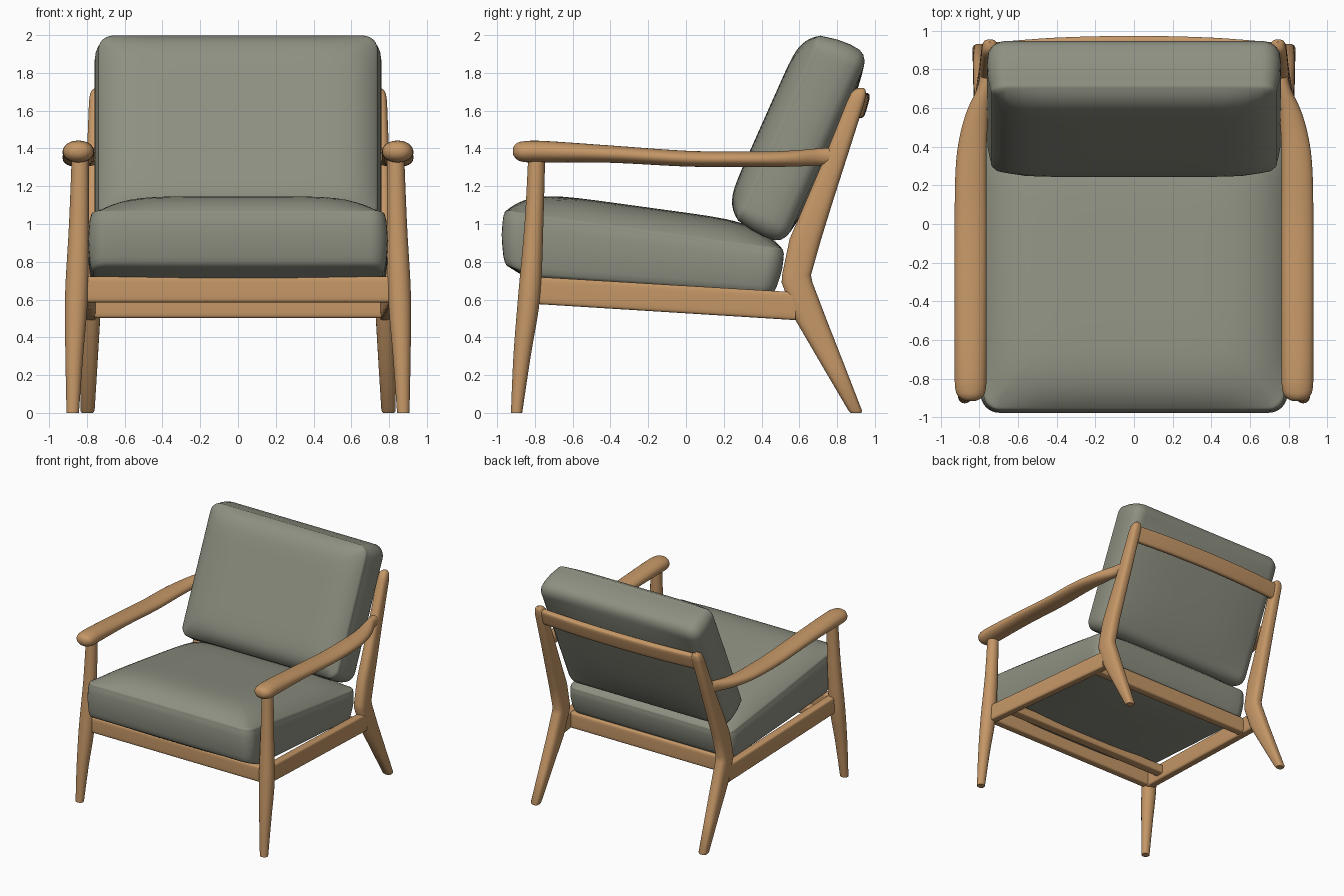
import bpy, bmesh, math
from mathutils import Vector

if "Cube" in bpy.data.objects:
    bpy.data.objects.remove(bpy.data.objects["Cube"])


def material(name, rgb):
    m = bpy.data.materials.new(name)
    m.diffuse_color = (*rgb, 1)
    m.use_nodes = True
    m.node_tree.nodes["Principled BSDF"].inputs["Base Color"].default_value = m.diffuse_color
    return m


WOOD = material("oak wood", (0.56, 0.31, 0.135))
FABRIC = material("grey green fabric", (0.27, 0.28, 0.222))


def build(name, rings, mat, mirror=False, angle=40):
    """Skin a list of closed rings and cap both ends."""
    bm = bmesh.new()
    rows = [[bm.verts.new(p) for p in ring] for ring in rings]
    n = len(rows[0])
    for a, b in zip(rows, rows[1:]):
        for i in range(n):
            bm.faces.new((a[i], a[(i + 1) % n], b[(i + 1) % n], b[i]))
    bm.faces.new(rows[0])
    bm.faces.new(rows[-1])
    bmesh.ops.recalc_face_normals(bm, faces=bm.faces)
    me = bpy.data.meshes.new(name)
    bm.to_mesh(me)
    bm.free()
    me.materials.append(mat)
    ob = bpy.data.objects.new(name, me)
    bpy.context.collection.objects.link(ob)
    bpy.ops.object.select_all(action='DESELECT')
    ob.select_set(True)
    bpy.context.view_layer.objects.active = ob
    bpy.ops.object.shade_smooth_by_angle(angle=math.radians(angle))
    if mirror:
        ob.modifiers.new("mirror", 'MIRROR')
    return ob


def spline(st, sub):
    """Catmull-Rom interpolation of station tuples."""
    out = []
    for i in range(len(st) - 1):
        p0, p1, p2, p3 = st[max(i - 1, 0)], st[i], st[i + 1], st[min(i + 2, len(st) - 1)]
        for k in range(sub):
            t = k / sub
            out.append([0.5 * (2 * b + (c - a) * t + (2 * a - 5 * b + 4 * c - d) * t * t
                               + (3 * b - a - 3 * c + d) * t ** 3)
                        for a, b, c, d in zip(p0, p1, p2, p3)])
    return out + [list(st[-1])]


def bar(name, axis, stations, power=2.5, tilt=0, mirror=False, sides=28, sub=5):
    """Wooden bar: stations are (x, y, z, half size 1, half size 2)."""
    c, s = math.cos(tilt), math.sin(tilt)
    u, v = {'z': (Vector((1, 0, 0)), Vector((0, 1, 0))),
            'y': (Vector((1, 0, 0)), Vector((0, 0, 1))),
            'x': (Vector((0, c, -s)), Vector((0, s, c)))}[axis]
    rings = []
    for x, y, z, a, b in spline(stations, sub):
        ring = []
        for i in range(sides):
            t = 2 * math.pi * (i + 0.5) / sides
            cu, cv = math.cos(t), math.sin(t)
            pu = math.copysign(abs(cu) ** (2 / power), cu) * a
            pv = math.copysign(abs(cv) ** (2 / power), cv) * b
            ring.append(Vector((x, y, z)) + u * pu + v * pv)
        rings.append(ring)
    return build(name, rings, WOOD, mirror)


def outline(hw, hd, r, arc=6, seg=14):
    """Rounded rectangle with evenly divided straight sides."""
    pts = []
    for k, (sx, sy) in enumerate(((1, 1), (-1, 1), (-1, -1), (1, -1))):
        for i in range(arc + 1):
            t = math.pi / 2 * (k + i / arc)
            pts.append(Vector((sx * (hw - r) + r * math.cos(t), sy * (hd - r) + r * math.sin(t))))
    out = []
    for i, p in enumerate(pts):
        q = pts[(i + 1) % len(pts)]
        m = seg if i % (arc + 1) == arc else 1
        out += [p.lerp(q, k / m) for k in range(m)]
    return out


def cushion(name, hw, hd, r, sides, crown, power, belly, place):
    """sides: (inset, height 0..1) rings; top domed by crown, underside by belly."""
    steps = (0.008, 0.02, 0.035, 0.055, 0.08, 0.11, 0.15, 0.2, 0.25, 0.3, 0.38, 0.46, 0.51)
    first, last = sides[0][0], sides[-1][0]
    rings = [(min(first + d, .54), 0, -belly, first, 3) for d in reversed(steps[1:-1])]
    rings += [(i, s, 0, 0, 2) for i, s in sides]
    rings += [(last + d, 1, crown, last, power) for d in steps]
    out = []
    for i, s, c, edge, pw in rings:
        ring = []
        for p in outline(hw - i, hd - i, max(r - i, 0.015)):
            dome = ((1 - min(abs(p.x) / (hw - edge), 1) ** pw)
                    * (1 - min(abs(p.y) / (hd - edge), 1) ** pw))
            ring.append(place(p.x, p.y, s, c * dome))
        out.append(ring)
    return build(name, out, FABRIC, angle=60)


# Front legs, tapered both ways
bar("front_leg", 'z', [(.875, -.897, 0, .033, .03), (.867, -.868, .3, .047, .046),
                       (.855, -.83, .62, .061, .059), (.842, -.805, 1.0, .053, .05),
                       (.835, -.79, 1.37, .045, .045)], 2.1, mirror=True)

# Back legs with a crisp bend, continuing into the back posts
bar("back_leg_and_post", 'z', [(.797, .90, 0, .03, .029), (.797, .896, .012, .038, .036),
                               (.788, .78, .25, .044, .06), (.78, .663, .49, .05, .083),
                               (.776, .588, .69, .052, .082), (.775, .585, .73, .052, .077),
                               (.772, .632, .92, .05, .084), (.765, .706, 1.12, .048, .072),
                               (.757, .781, 1.32, .045, .061), (.747, .9, 1.65, .042, .047),
                               (.745, .913, 1.69, .038, .041), (.744, .92, 1.71, .028, .03),
                               (.744, .925, 1.72, .012, .015)], 2.8, mirror=True, sub=1)

# Armrests
bar("armrest", 'y', [(.845, -.915, 1.385, .025, .018), (.845, -.90, 1.385, .055, .04),
                     (.845, -.86, 1.383, .078, .055), (.845, -.75, 1.383, .083, .057),
                     (.845, -.4, 1.37, .083, .046), (.845, 0, 1.346, .083, .042),
                     (.843, .28, 1.343, .08, .041), (.832, .44, 1.343, .072, .041),
                     (.808, .58, 1.347, .058, .043), (.772, .70, 1.355, .04, .045),
                     (.762, .78, 1.358, .034, .045)], 2.1, mirror=True)

# Seat frame
bar("side_rail", 'y', [(.835, -.82, .65, .036, .072), (.785, .58, .565, .036, .074)], 6, mirror=True)
bar("front_rail", 'x', [(-.84, -.81, .653, .036, .068), (.84, -.81, .653, .036, .068)], 6)
bar("front_slat", 'x', [(-.82, -.62, .64, .042, .038), (.82, -.62, .64, .042, .038)], 6)
bar("rear_rail", 'x', [(-.78, .45, .57, .038, .068), (.78, .45, .57, .038, .068)], 6)

# Bowed rail across the top of the back
bar("top_back_rail", 'x', [(-.75, .90, 1.63, .026, .068), (-.4, .925, 1.63, .028, .068),
                           (0, .934, 1.63, .028, .068), (.4, .925, 1.63, .028, .068),
                           (.75, .90, 1.63, .026, .068)], 4, tilt=math.radians(16))


# Seat cushion, sloping down to the back and sagging between the rails
def place_seat(x, y, s, c):
    wy = y - 0.222
    low = 0.668 - 0.066 * wy + max(0, -0.8 - wy) * 0.33
    top = 0.938 - 0.137 * wy
    back = max(0, y / 0.74)
    return Vector((x * (1 - 0.01 * back), wy - 0.05 * (1 - s) * back, low + s * (top - low) + c))


cushion("seat_cushion", .787, .748, .09,
        [(.02, 0), (.01, .05), (.003, .15), (-.003, .35), (-.006, .55), (-.002, .75),
         (.003, .9), (.010, .955), (.010, .975), (.016, 1)], .122, 6, .06, place_seat)

# Back cushion, leaning on the posts
LEAN = math.radians(24)


def place_back(x, y, s, c):
    along, out = 1.578 + y, -0.115 + 0.285 * s + c
    return Vector((x, along * math.sin(LEAN) - out * math.cos(LEAN),
                   along * math.cos(LEAN) + out * math.sin(LEAN)))


cushion("back_cushion", .76, .558, .1,
        [(.08, 0), (.05, .03), (.022, .1), (.006, .2), (0, .4), (.004, .65),
         (.015, .85), (.021, .94), (.021, .97), (.028, 1)], .085, 9, .03, place_back)
